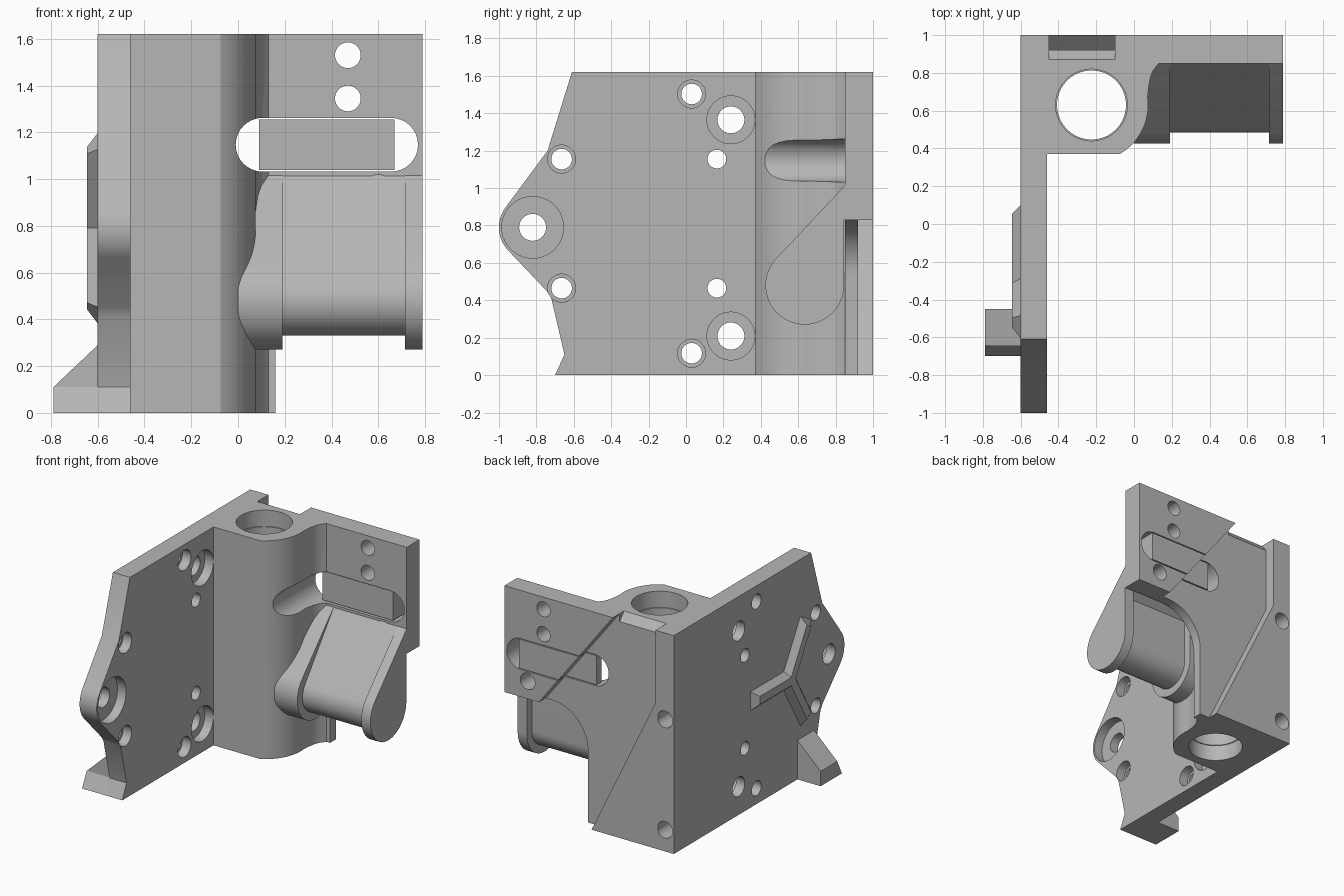
import bpy, bmesh, math
from mathutils import Vector

if "Cube" in bpy.data.objects:
    bpy.data.objects.remove(bpy.data.objects["Cube"])

grey = bpy.data.materials.new("plain_grey")
grey.use_nodes = True
grey.diffuse_color = (0.47, 0.47, 0.47, 1)
grey.node_tree.nodes["Principled BSDF"].inputs["Base Color"].default_value = (0.47, 0.47, 0.47, 1)

AXES = {"x": lambda a, b, t: (t, a, b),
        "y": lambda a, b, t: (a, t, b),
        "z": lambda a, b, t: (a, b, t)}


def finish(name, bm):
    bmesh.ops.recalc_face_normals(bm, faces=bm.faces)
    mesh = bpy.data.meshes.new(name)
    bm.to_mesh(mesh)
    bm.free()
    mesh.materials.append(grey)
    obj = bpy.data.objects.new(name, mesh)
    bpy.context.collection.objects.link(obj)
    return obj


def prism(name, pts, axis, lo, hi):
    """Extrude a flat outline along one axis."""
    bm = bmesh.new()
    place = AXES[axis]
    low = [bm.verts.new(place(a, b, lo)) for a, b in pts]
    high = [bm.verts.new(place(a, b, hi)) for a, b in pts]
    bm.faces.new(low)
    bm.faces.new(high)
    for i in range(len(pts)):
        j = (i + 1) % len(pts)
        bm.faces.new((low[i], low[j], high[j], high[i]))
    return finish(name, bm)


def arc(cx, cy, r, start, end, n=16):
    angles = [math.radians(start + (end - start) * i / n) for i in range(n + 1)]
    return [(cx + r * math.cos(t), cy + r * math.sin(t)) for t in angles]


def rod(a, b, r, axis, lo, hi):
    return prism("cutter", arc(a, b, r, 0, 360, 40)[:-1], axis, lo, hi)


def cut(obj, cutters):
    for c in cutters:
        c.hide_render = True
        mod = obj.modifiers.new("cut", "BOOLEAN")
        mod.operation = "DIFFERENCE"
        mod.solver = "EXACT"
        mod.object = c
        bpy.context.view_layer.objects.active = obj
        bpy.ops.object.modifier_apply(modifier=mod.name)
        bpy.data.objects.remove(c)


def slot_cutter():
    pts = arc(0.655, 1.147, 0.115, -90, 90) + arc(0.105, 1.147, 0.115, 90, 270)
    return prism("cutter", pts, "y", 0.3, 1.1)


def channel_cutter():
    pts = [(-0.45, 1.7), (-0.45, 1.08), (0.124, -0.1), (0.9, -0.1),
           (0.9, 0.8), (0.53, 0.8), (-0.1, 1.62), (-0.16, 1.7)]
    return prism("cutter", pts, "y", 0.92, 1.1)


# side plate with rounded nose
outline = [(1, 0), (1, 1.62), (-0.61, 1.62), (-0.74, 1.2)]
outline += arc(-0.82, 0.79, 0.18, 145, 225)
outline += [(-0.745, 0.45), (-0.72, 0.41), (-0.65, 0.11), (-0.7, 0)]
side_plate = prism("side_plate", outline, "x", -0.6, -0.46)

# plate holes: y, z, through radius, counterbore radius
holes = [(-0.82, 0.79, 0.072, 0.165)]
for s in (-1, 1):
    mid = 0.81
    holes += [(0.03, mid + s * 0.693, 0.055, 0.075),
              (-0.665, mid + s * 0.345, 0.055, 0.075),
              (0.24, 0.787 + s * 0.578, 0.072, 0.128),
              (0.165, mid + s * 0.345, 0.05, 0)]
cutters = []
for y, z, r, big in holes:
    cutters.append(rod(y, z, r, "x", -0.7, -0.4))
    if big:
        cutters.append(rod(y, z, big, "x", -0.53, -0.4))
cutters += [rod(-0.528, z, 0.062, "y", 0.8, 1.1) for z in (0.16, 0.98)]
cut(side_plate, cutters)

# bored column
outline = [(-0.47, 0.86), (-0.47, 0.37)] + arc(-0.225, 0.63, 0.3, -60, 8)
outline += [(0.077, 0.72), (0.085, 0.77), (0.1, 0.81), (0.13, 0.85), (0.13, 0.86)]
column = prism("column", outline, "z", 0, 1.62)
cut(column, [rod(-0.225, 0.63, 0.183, "z", -0.1, 1.8),
             rod(-0.225, 0.63, 0.19, "z", 1.5, 1.8),
             rod(-0.225, 0.63, 0.19, "z", -0.1, 0.12),
             slot_cutter()])

# back plate with diagonal channel, slot and holes
outline = [(-0.47, 0), (0.16, 0)] + arc(0.46, 0.53, 0.3, 180, 90)
outline += [(0.79, 0.83), (0.79, 1.62), (-0.47, 1.62)]
back_plate = prism("back_plate", outline, "y", 0.85, 1)
lead_in = prism("cutter", [(0.87, 1.62), (0.92, 1.56), (1.1, 1.56), (1.1, 1.7), (0.87, 1.7)],
                "x", -0.45, -0.1)
cut(back_plate, [channel_cutter(), lead_in, slot_cutter(),
                 rod(0.47, 1.53, 0.055, "y", 0.8, 1.1),
                 rod(0.47, 1.345, 0.055, "y", 0.8, 1.1),
                 rod(0.6, 0.96, 0.06, "y", 0.8, 1.1)])

# block floating in the slot
slot_block = prism("slot_block", [(0.09, 1.04), (0.67, 1.04), (0.67, 1.255), (0.09, 1.255)],
                   "y", 0.86, 1)
cut(slot_block, [channel_cutter()])

# spool arm: two flanges and a slimmer body
flange = arc(0.635, 0.48, 0.21, 0, -223, 36) + [(0.855, 1.02), (0.855, 0.83), (0.845, 0.83)]
body = arc(0.635, 0.48, 0.15, 0, -217, 36) + [(0.855, 1.02), (0.855, 0.86), (0.785, 0.8)]
inner_flange = prism("inner_flange", flange, "x", 0, 0.19)
outer_flange = prism("outer_flange", flange, "x", 0.715, 0.79)
arm_body = prism("arm_body", body, "x", 0.15, 0.75)

# foot: lower block with leaning front, upper wedge
foot = prism("foot_block", [(-0.7, 0), (-0.45, 0), (-0.45, 0.11), (-0.645, 0.11)],
             "x", -0.79, -0.59)
wedge = prism("foot_wedge", [(-0.79, 0.11), (-0.6, 0.29), (-0.59, 0.29), (-0.59, 0.11)],
              "y", -0.645, -0.45)

# three-armed bevelled rib on the outer face
bm = bmesh.new()
for k in range(3):
    t = math.radians(120 * k)
    u, v = Vector((0, math.cos(t), math.sin(t))), Vector((0, -math.sin(t), math.cos(t)))
    rings = []
    for x, length, half in ((-0.59, 0.43, 0.07), (-0.6, 0.43, 0.07), (-0.645, 0.385, 0.03)):
        base = Vector((x, -0.33, 0.79))
        corners = ((0, -half), (length, -half), (length, half), (0, half))
        rings.append([bm.verts.new(base + u * a + v * b) for a, b in corners])
    for r0, r1 in zip(rings, rings[1:]):
        for i in range(4):
            j = (i + 1) % 4
            bm.faces.new((r0[i], r0[j], r1[j], r1[i]))
    bm.faces.new(rings[0])
    bm.faces.new(rings[-1])
rib = finish("outer_rib", bm)

# smooth curved walls, keep edges sharp
bpy.ops.object.select_all(action="DESELECT")
for obj in (side_plate, column, back_plate, inner_flange, outer_flange, arm_body):
    obj.select_set(True)
    bpy.context.view_layer.objects.active = obj
bpy.ops.object.shade_smooth_by_angle(angle=math.radians(30))
